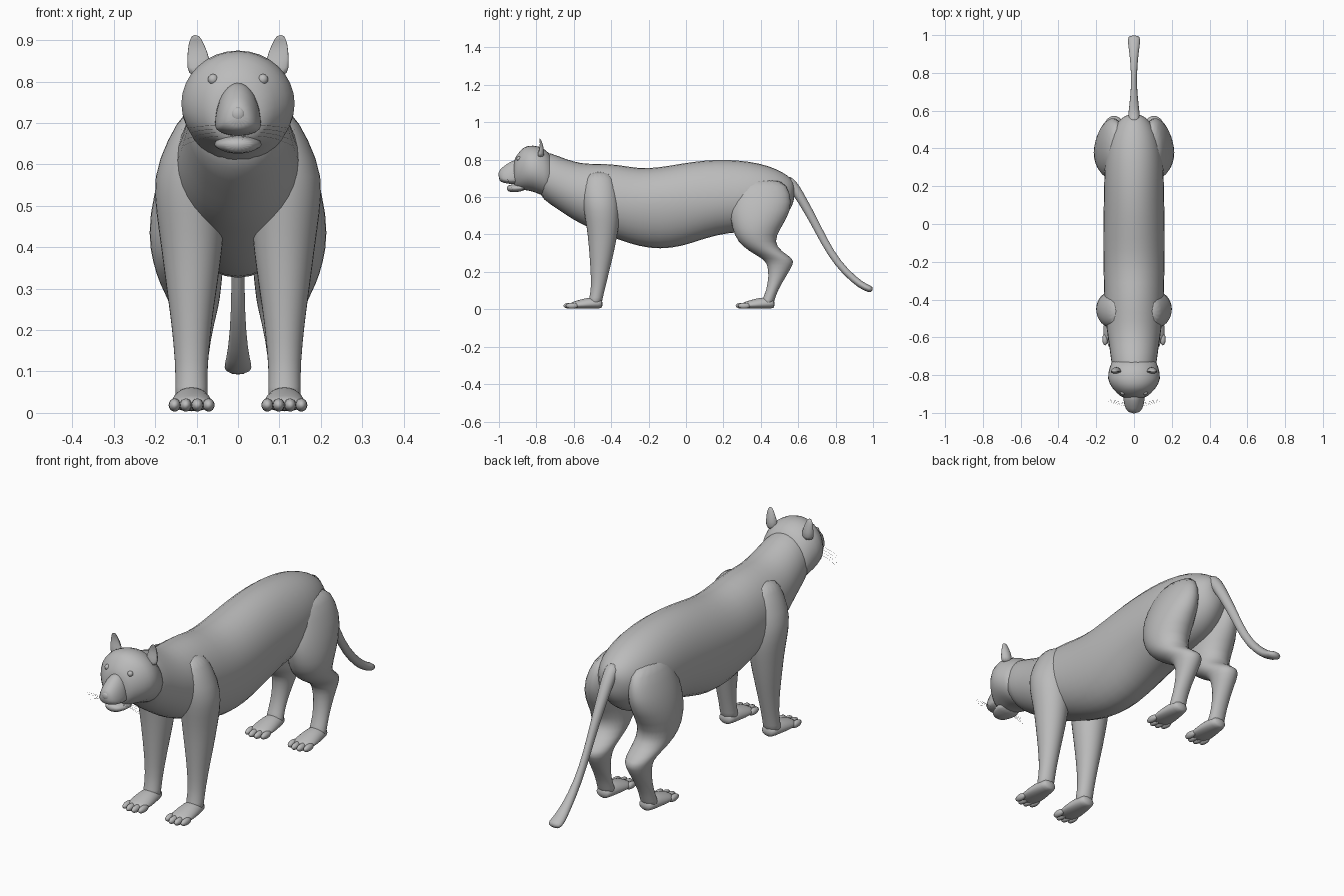
import bpy, bmesh, math
from mathutils import Vector as V

fur = bpy.data.materials.new("plain_grey")
fur.diffuse_color = (0.5, 0.5, 0.5, 1)


def finish(obj, mirror=False, smooth=1):
    """Give an object its colour, mirror copy and smoothing."""
    obj.data.materials.append(fur)
    if mirror:
        obj.modifiers.new("mirror", 'MIRROR').use_mirror_merge = False
    if smooth:
        obj.modifiers.new("smooth", 'SUBSURF').levels = smooth
        obj.modifiers["smooth"].render_levels = smooth
    return obj


def loft(name, sections, n=16, mirror=False):
    """Skin rings; each section is (centre, side axis, upper axis, lower axis)."""
    bm = bmesh.new()
    rings = []
    for c, u, up, low in sections:
        ring = []
        for i in range(n):
            a = 2 * math.pi * i / n
            s = math.sin(a)
            ring.append(bm.verts.new(c + u * math.cos(a) + (up * s if s > 0 else low * -s)))
        rings.append(ring)
    for a, b in zip(rings, rings[1:]):
        for i in range(n):
            j = (i + 1) % n
            bm.faces.new((a[i], a[j], b[j], b[i]))
    bm.faces.new(rings[0])
    bm.faces.new(rings[-1])
    bmesh.ops.recalc_face_normals(bm, faces=bm.faces)
    for f in bm.faces:
        f.smooth = True
    me = bpy.data.meshes.new(name)
    bm.to_mesh(me)
    bm.free()
    obj = bpy.data.objects.new(name, me)
    bpy.context.collection.objects.link(obj)
    return finish(obj, mirror)


def along(rows, x=0, y=0):
    """Upright sections: (y, bottom, widest height, top, half width)."""
    return [(V((x, y + r[0], r[2])), V((r[4], 0, 0)), V((0, 0, r[3] - r[2])),
             V((0, 0, r[1] - r[2]))) for r in rows]


def level(rows):
    """Flat sections: (z, inner x, outer x, front y, back y)."""
    return [(V(((a + b) / 2, (c + d) / 2, z)), V(((b - a) / 2, 0, 0)),
             V((0, (d - c) / 2, 0)), V((0, (c - d) / 2, 0))) for z, a, b, c, d in rows]


def ball(name, loc, scale):
    bpy.ops.mesh.primitive_uv_sphere_add(segments=12, ring_count=8, radius=1, location=loc)
    obj = bpy.context.object
    obj.name = name
    obj.scale = scale
    bpy.ops.object.transform_apply(location=True, rotation=False, scale=True)
    bpy.ops.object.shade_smooth()
    return finish(obj, True, 0)


# Torso and neck
loft("torso", along([
    (-.80, .61, .72, .855, .115), (-.72, .555, .69, .838, .124), (-.64, .50, .65, .805, .135),
    (-.56, .45, .61, .782, .148), (-.47, .415, .59, .782, .158), (-.37, .37, .57, .780, .162),
    (-.25, .33, .56, .755, .165), (-.14, .315, .56, .763, .167), (-.02, .33, .57, .785, .167),
    (.10, .375, .58, .802, .164), (.22, .405, .59, .806, .162), (.34, .41, .60, .795, .158),
    (.44, .43, .61, .772, .140), (.52, .48, .62, .735, .105), (.565, .54, .63, .70, .065),
    (.58, .59, .64, .67, .03)]))

# Head, muzzle and chin
loft("head", along([
    (-.70, .59, .70, .81, .115), (-.76, .60, .73, .868, .132), (-.82, .63, .75, .882, .148),
    (-.87, .635, .745, .872, .118), (-.895, .64, .74, .838, .092), (-.925, .648, .73, .80, .062)]))
loft("muzzle", along([
    (-.87, .66, .70, .82, .06), (-.94, .67, .69, .793, .058), (-.98, .675, .695, .762, .046),
    (-1.002, .688, .712, .742, .024)]))
loft("chin", along([
    (-.85, .635, .65, .68, .07), (-.92, .622, .645, .668, .052), (-.96, .63, .65, .664, .032)]))
loft("nose", along([
    (-.97, .70, .72, .745, .022), (-.995, .70, .722, .742, .021), (-1.003, .708, .722, .735, .012)]), 8)
ball("eye", (.06, -.893, .805), (.013, .013, .013))

# Cupped ears, hollow towards the front
loft("ear", [(V((x, y, z)), V((w, 0, 0)), V((0, back, 0)), V((0, front, 0)))
             for x, y, z, w, back, front in [
    (.094, -.785, .81, .030, .030, -.015), (.095, -.782, .855, .029, .025, -.004),
    (.101, -.782, .89, .020, .014, .004), (.103, -.784, .914, .009, .007, -.003)]], 12, True)

# Legs
loft("front_leg", level([
    (.74, .05, .125, -.53, -.40), (.66, .04, .172, -.555, -.37), (.57, .03, .208, -.555, -.355),
    (.48, .03, .199, -.54, -.352), (.40, .035, .187, -.527, -.365), (.30, .05, .174, -.518, -.385),
    (.22, .062, .162, -.512, -.405), (.12, .073, .152, -.507, -.43), (.06, .073, .152, -.517, -.445),
    (.02, .07, .155, -.53, -.45)]), mirror=True)
loft("hind_leg", level([
    (.70, .05, .13, .30, .52), (.62, .035, .175, .26, .562), (.53, .03, .207, .228, .57),
    (.43, .03, .220, .243, .505), (.36, .033, .207, .275, .472), (.31, .038, .19, .335, .51),
    (.27, .043, .168, .41, .578), (.24, .05, .16, .435, .575), (.18, .065, .15, .442, .538),
    (.10, .075, .15, .43, .49), (.05, .073, .152, .405, .475), (.02, .07, .155, .40, .465)]),
    mirror=True)

# Paws with four toes each
for name, y0 in (("front", -.655), ("hind", .265)):
    loft(name + "_paw", along([
        (.03, .006, .02, .035, .046), (.08, .003, .02, .05, .054), (.13, .003, .025, .065, .050),
        (.19, .003, .03, .065, .040), (.21, .006, .03, .05, .030)], .112, y0), 12, True)
    for i, dx in enumerate((-.041, -.014, .014, .041)):
        ball(f"{name}_toe_{i + 1}", (.112 + dx, y0 + (.034 if i in (1, 2) else .046), .019),
             (.0145, .034, .016))

# Tail, swept down and back
path = [(.53, .70, .034, .03), (.575, .66, .032, .03), (.62, .585, .027, .026), (.68, .48, .020, .023),
        (.74, .36, .016, .021), (.81, .245, .017, .02), (.90, .155, .024, .02), (.96, .115, .034, .02),
        (1.0, .103, .036, .018)]
tail = []
for i, (y, z, w, h) in enumerate(path):
    a, b = path[max(i - 1, 0)], path[min(i + 1, len(path) - 1)]
    d = V((0, b[0] - a[0], b[1] - a[1])).normalized()
    up = V((0, -d.z, d.y)) * h
    tail.append((V((0, y, z)), V((w, 0, 0)), up, -up))
loft("tail", tail, 12)

# Whiskers as fine tapering rods
for i in range(4):
    z = .695 - .009 * i
    loft(f"whisker_{i + 1}", [(V((x, y, h)), V((0, r, 0)), V((0, 0, r)), V((0, 0, -r)))
         for x, y, h, r in [(.045, -.965 + .01 * i, z, .0008), (.09, -.953 + .006 * i, z - .002, .0007),
                            (.145, -.94 + .004 * i, z - .012 - .006 * i, .0003)]], 4, True)
